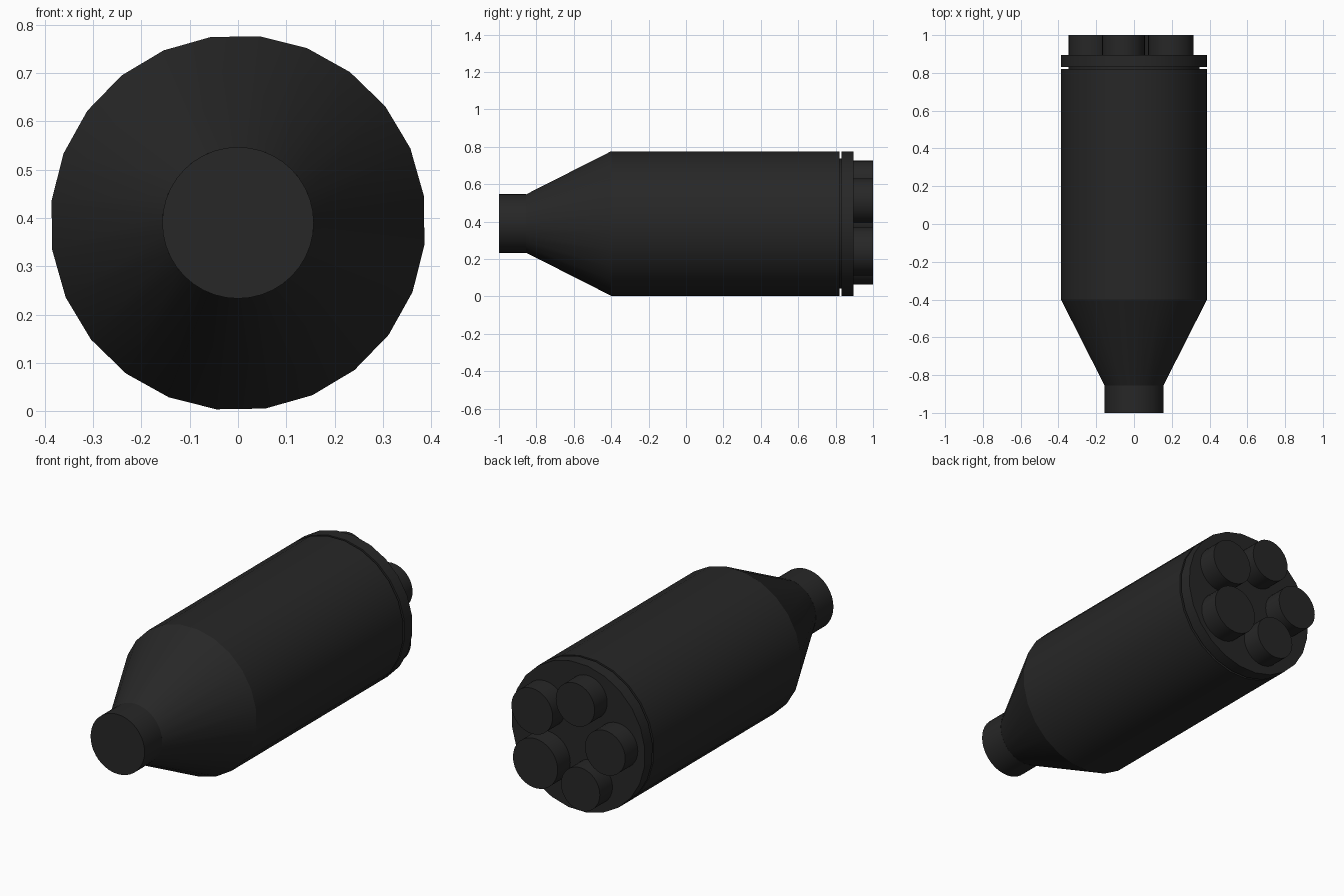
import bpy, bmesh, math

if "Cube" in bpy.data.objects:
    bpy.data.objects.remove(bpy.data.objects["Cube"])

CZ = 0.39                      # height of the long axis
dark = bpy.data.materials.new("dark_metal")
dark.diffuse_color = (0.02, 0.02, 0.02, 1)
dark.use_nodes = True
dark.node_tree.nodes["Principled BSDF"].inputs["Base Color"].default_value = dark.diffuse_color


def lathe(name, profile, sides, turn=0.0, x=0.0, z=CZ):
    """Spin (y, radius) points around an axis along y, with flat end caps."""
    bm = bmesh.new()
    rings = []
    for y, r in profile:
        rings.append([bm.verts.new((x + r * math.cos(turn + math.tau * i / sides), y,
                                    z + r * math.sin(turn + math.tau * i / sides)))
                      for i in range(sides)])
    for a, b in zip(rings, rings[1:]):
        for i in range(sides):
            j = (i + 1) % sides
            bm.faces.new((a[i], a[j], b[j], b[i]))
    bm.faces.new(rings[0])
    bm.faces.new(rings[-1])
    bmesh.ops.recalc_face_normals(bm, faces=bm.faces)
    mesh = bpy.data.meshes.new(name)
    bm.to_mesh(mesh)
    bm.free()
    mesh.materials.append(dark)
    obj = bpy.data.objects.new(name, mesh)
    bpy.context.collection.objects.link(obj)
    bpy.ops.object.select_all(action='DESELECT')
    obj.select_set(True)
    bpy.context.view_layer.objects.active = obj
    bpy.ops.object.shade_smooth_by_angle(angle=math.radians(20))
    return obj


# Tapered casing with a narrow groove and end collar
lathe("casing", [(-0.855, 0.157), (-0.40, 0.389), (0.82, 0.389), (0.82, 0.35),
                 (0.831, 0.35), (0.831, 0.389), (0.895, 0.389)], 24, math.radians(8.4))

# Front neck
lathe("neck", [(-1.0, 0.157), (-0.855, 0.157)], 40)

# Five rear plugs in a ring, one slightly larger
for n, r in enumerate((0.12, 0.113, 0.117, 0.113, 0.13)):
    a = math.radians(32 + 72 * n)
    lathe(f"rear_plug_{n + 1}", [(0.88, r), (1.0, r)], 32,
          x=0.23 * math.cos(a), z=CZ + 0.23 * math.sin(a))
